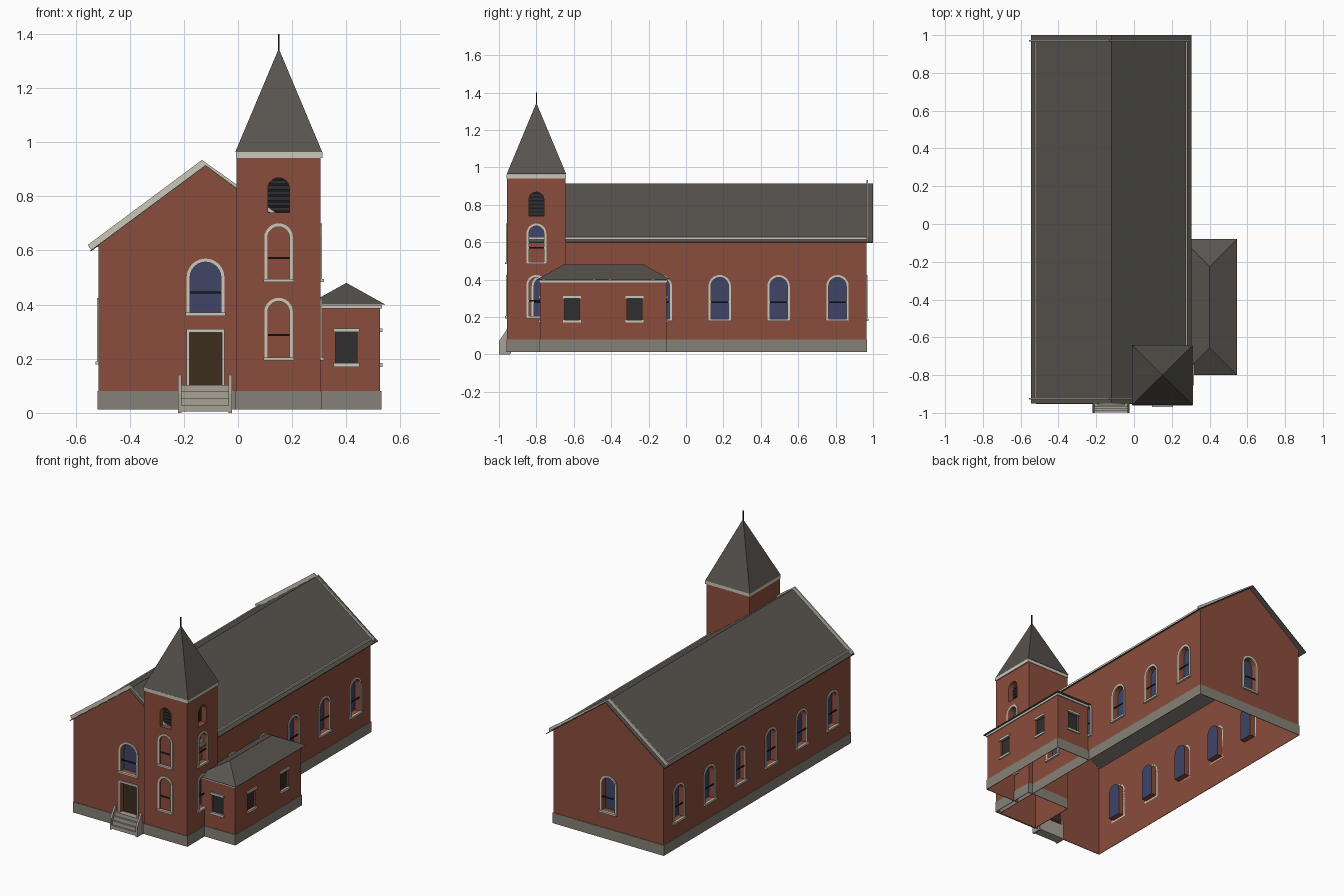
import bpy, bmesh, math
from mathutils import Vector

old = bpy.data.objects.get("Cube")
if old:
    bpy.data.objects.remove(old, do_unlink=True)


def material(name, r, g, b):
    m = bpy.data.materials.new(name)
    m.use_nodes = True
    m.diffuse_color = (r, g, b, 1)
    m.node_tree.nodes["Principled BSDF"].inputs["Base Color"].default_value = (r, g, b, 1)
    return m


BRICK = material("red brick", .26, .075, .045)
ROOF = material("dark slate", .098, .088, .077)
TRIM = material("cream trim", .60, .57, .48)
PLINTH = material("grey foundation", .24, .22, .185)
STONE = material("step stone", .39, .36, .30)
GLASS = material("blue glass", .052, .058, .135)
DOOR = material("dark brown door", .045, .027, .014)
SHUTTER = material("charcoal shutter", .028, .028, .028)
BLACK = material("black iron", .01, .011, .013)


def finish(bm, name, mat):
    me = bpy.data.meshes.new(name)
    bm.to_mesh(me)
    bm.free()
    me.materials.append(mat)
    ob = bpy.data.objects.new(name, me)
    bpy.context.collection.objects.link(ob)
    return ob


# Each facing maps (along, height, outward) to a point in space
def front(y): return lambda u, v, d: Vector((u, y - d, v))
def back(y): return lambda u, v, d: Vector((u, y + d, v))
def right(x): return lambda u, v, d: Vector((x + d, u, v))
def left(x): return lambda u, v, d: Vector((x - d, u, v))


def plate(name, loops, place, mat, d0=0, d1=None):
    """Filled outline with holes; a solid between d0 and d1 if both are given."""
    bm = bmesh.new()
    for loop in loops:
        vs = [bm.verts.new(place(u, v, d0)) for u, v in loop]
        for a, b in zip(vs, vs[1:] + vs[:1]):
            bm.edges.new((a, b))
    bmesh.ops.triangle_fill(bm, edges=bm.edges[:], use_beauty=True)
    out = place(0, 0, 1) - place(0, 0, 0)
    if d1 is None:
        bm.normal_update()
        bmesh.ops.reverse_faces(bm, faces=[f for f in bm.faces if f.normal.dot(out) < 0])
    else:
        ext = bmesh.ops.extrude_face_region(bm, geom=bm.faces[:], use_keep_orig=True)
        moved = [g for g in ext["geom"] if isinstance(g, bmesh.types.BMVert)]
        bmesh.ops.translate(bm, verts=moved, vec=out * (d1 - d0))
        bmesh.ops.recalc_face_normals(bm, faces=bm.faces[:])
    return finish(bm, name, mat)


def rect(c, w, z0, z1):
    return [(c - w / 2, z0), (c + w / 2, z0), (c + w / 2, z1), (c - w / 2, z1)]


def arch(c, w, z0, z1, n=12):
    r = w / 2
    curve = [(c + r * math.cos(math.pi * i / n), z1 - r + r * math.sin(math.pi * i / n))
             for i in range(n + 1)]
    return [(c - r, z0), (c + r, z0)] + curve


def box(name, x0, x1, y0, y1, z0, z1, mat):
    return plate(name, [rect((x0 + x1) / 2, x1 - x0, z0, z1)], front(0), mat, -y1, -y0)


def recess(name, hole, place, depth, mat):
    bm = bmesh.new()
    for (a, b), (c, d) in zip(hole, hole[1:] + hole[:1]):
        bm.faces.new([bm.verts.new(place(*p)) for p in
                      ((a, b, 0), (c, d, 0), (c, d, -depth), (a, b, -depth))])
    bmesh.ops.remove_doubles(bm, verts=bm.verts[:], dist=1e-5)
    finish(bm, name + "_reveal", BRICK)
    plate(name + "_pane", [hole], place, mat, -depth)


def arched_window(name, place, c, w, z0, z1, depth=.035):
    t = .013
    hole = arch(c, w, z0, z1)
    recess(name, hole, place, depth, GLASS)
    outer = arch(c, w + 2 * t, z0, z1 + t)
    plate(name + "_surround", [outer[1:] + outer[:1] + hole[:1] + hole[:0:-1]],
          place, TRIM, 0, .005)
    plate(name + "_sill", [rect(c, w + 2 * t + .006, z0 - .012, z0)], place, TRIM, 0, .012)
    bar = z0 + .4 * (z1 - z0)
    plate(name + "_bar", [rect(c, w, bar - .004, bar + .004)], place, BLACK, -.005, -.001)
    return hole


def square_window(name, place, c):
    hole = rect(c, .08, .182, .298)
    recess(name, hole, place, .012, SHUTTER)
    for part, z in (("sill", .17), ("lintel", .298)):
        plate(name + "_" + part, [rect(c, .096, z, z + .014)], place, TRIM, 0, .008)
    return hole


def louvre(name, place, c):
    hole = arch(c, .08, .74, .868)
    recess(name, hole, place, .042, BLACK)
    for i in range(6):
        z = .745 + .02 * i
        w = .08 if i < 5 else .06
        plate(name + "_slat", [rect(c, w, z, z + .014)], place, SHUTTER, -.041, -.036)
    return hole


def wall(name, outline, place, holes=()):
    plate(name, [outline] + list(holes), place, BRICK)
    us = [u for u, v in outline]
    lo, hi = min(us) - .004, max(us) + .004
    plate(name + "_foundation", [rect((lo + hi) / 2, hi - lo, .012, .08)],
          place, PLINTH, .0005, .004)


# Nave walls with door, front window, rear window and six windows per side
XL, XR, YF, YB, MID = -.515, .275, -.95, .965, -.12
gable = [(XL, .012), (XR, .012), (XR, .617), (MID, .91), (XL, .617)]
f = front(YF)
door_hole = rect(MID, .12, .1, .297)
recess("front_door", door_hole, f, .03, DOOR)
plate("door_frame", [[(-.19, .1), (-.18, .1), (-.18, .297), (-.06, .297), (-.06, .1),
                      (-.05, .1), (-.05, .31), (-.19, .31)]], f, TRIM, 0, .006)
wall("nave_front", gable, f, [door_hole, arched_window("front_window", f, MID, .114, .37, .557)])
b = back(YB)
wall("nave_back", gable, b, [arched_window("rear_window", b, MID, .094, .19, .412)])
for label, place in (("left_side", right(XR)), ("right_side", left(XL))):
    holes = [arched_window(label + "_window", place, .81 - .315 * i, .094, .19, .412)
             for i in range(6)]
    wall("nave_" + label, rect((YF + YB) / 2, YB - YF, .012, .617), place, holes)

# Nave roof with raised verge strips and eave strips
roof_line = [(-.545, .6), (MID, .915), (.304, .6)]
under = [(u, v - .005) for u, v in reversed(roof_line)]
plate("nave_roof", [roof_line + under], front(0), ROOF, -1.0, .95)
for y in (-.926, .97):
    for s in (-1, 1):
        e = .422
        strip = [(MID + s * e, .602), (MID, .915), (MID + s * .013, .934),
                 (MID + s * (e + .013), .62)]
        if s > 0:
            strip = [(.301, .604), (MID, .915), (MID - .013, .934), (.301, .625)]
        else:
            strip[2] = (MID + .013 * s, .934)
        plate("verge_strip", [strip], front(y), TRIM, -.004, .004)
for x in (-.52, .28):
    box("eave_strip", x - .004, x + .004, -.926, .97, .612, .628, TRIM)

# Tower walls, windows and louvres
TX0, TX1, TY0, TY1 = -.005, .305, -.957, -.645
tx, ty = .15, -.8
for label, place, c, span in (("front", front(TY0), tx, (TX0, TX1)),
                              ("left", right(TX1), ty, (TY0, TY1))):
    holes = [arched_window("tower_lower_window", place, c, .08, .205, .412, .04),
             arched_window("tower_upper_window", place, c, .08, .495, .687, .04),
             louvre("belfry_louvre", place, c)]
    wall("tower_" + label, rect(sum(span) / 2, span[1] - span[0], .012, .945), place, holes)
wall("tower_back", rect(tx, TX1 - TX0, .012, .945), back(TY1))
wall("tower_right", rect((TY0 + TY1) / 2, TY1 - TY0, .012, .945), left(TX0))
box("tower_cornice", TX0 - .003, TX1 + .007, TY0 - .002, TY1 + .003, .942, .963, TRIM)


def hip_roof(name, x0, x1, y0, y1, z, ridge, top):
    """Sloped roof from a rectangle up to a ridge along y."""
    bm = bmesh.new()
    c = [bm.verts.new(p) for p in ((x0, y0, z), (x1, y0, z), (x1, y1, z), (x0, y1, z))]
    xm = (x0 + x1) / 2
    r0 = bm.verts.new((xm, ridge[0], top))
    r1 = bm.verts.new((xm, ridge[1], top))
    for face in ((c[0], c[1], r0), (c[1], c[2], r1, r0), (c[2], c[3], r1),
                 (c[3], c[0], r0, r1), (c[3], c[2], c[1], c[0])):
        bm.faces.new(face)
    bmesh.ops.remove_doubles(bm, verts=bm.verts[:], dist=1e-5)
    finish(bm, name, ROOF)


hip_roof("spire", -.01, .311, -.959, -.64, .9635, (ty, ty), 1.345)
box("spire_rod", tx - .003, tx + .003, ty - .003, ty + .003, 1.33, 1.4, BLACK)

# Side annex with hipped roof
AX, AY0, AY1 = .525, -.78, -.105
p = right(AX)
wall("annex_side", rect((AY0 + AY1) / 2, AY1 - AY0, .012, .39), p,
     [square_window("annex_window", p, y) for y in (-.61, -.275)])
for label, p in (("front", front(AY0)), ("back", back(AY1))):
    wall("annex_" + label, rect((.28 + AX) / 2, AX - .28, .012, .39), p,
         [square_window("annex_window", p, .4)])
box("annex_cornice", .28, AX + .006, AY0 - .006, AY1 + .006, .385, .399, TRIM)
hip_roof("annex_roof", .255, .545, -.8, -.08, .3995, (-.655, -.225), .48)

# Front steps with sloping side walls
for i, (y, z) in enumerate(((-.998, .028), (-.988, .053), (-.977, .079), (-.966, .103))):
    box("step", -.21, -.03, y, YF + .015, .005 if i < 2 else .03, z, STONE)
for x in (-.221, -.035):
    plate("step_side_wall", [[(-1, 0), (-.94, 0), (-.94, .14), (-.955, .138), (-1, .07)]],
          right(x), STONE, 0, .012)
